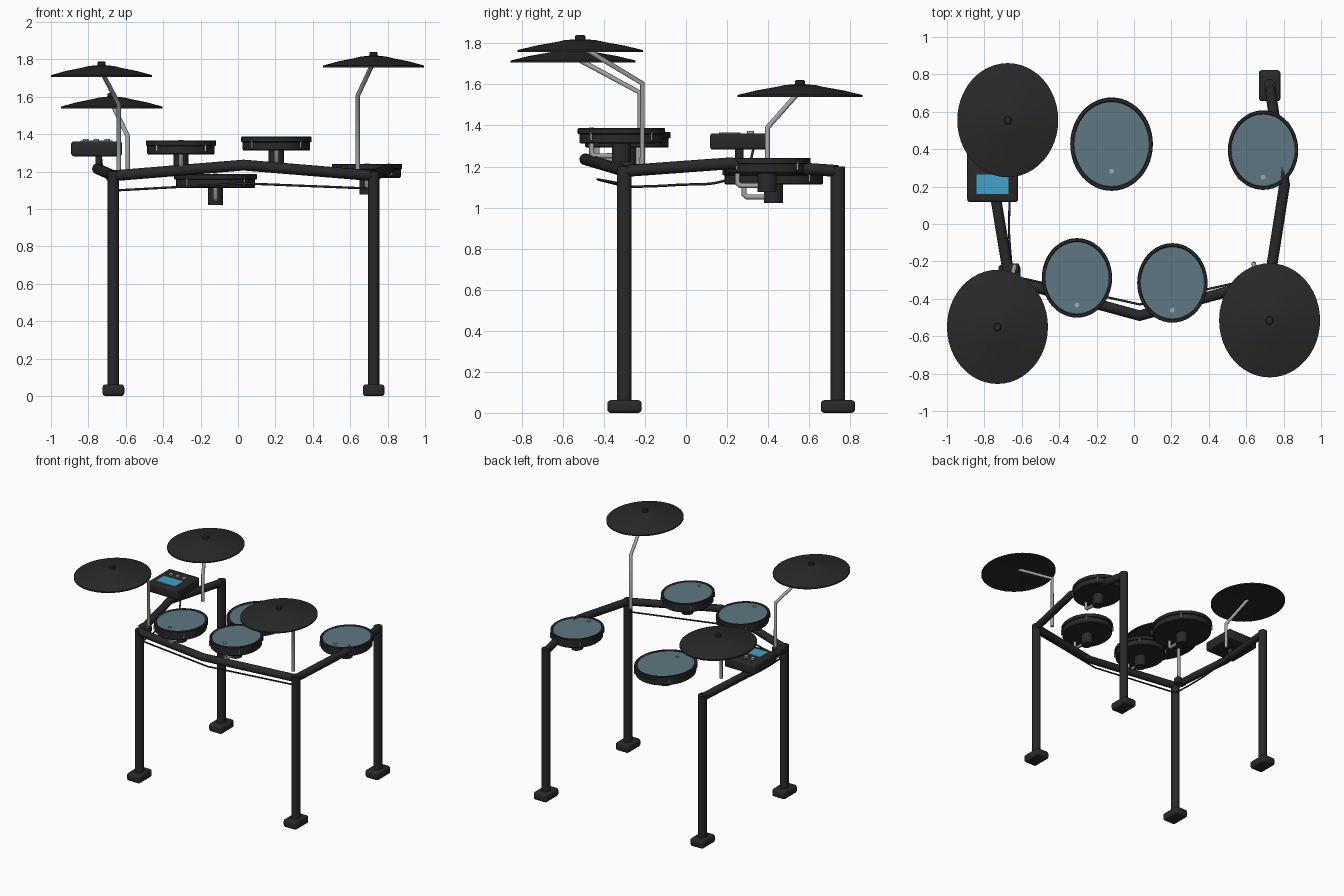
import bpy, bmesh, math
from mathutils import Matrix, Vector

cube = bpy.data.objects.get("Cube")
if cube:
    bpy.data.objects.remove(cube, do_unlink=True)

STRETCH = 1.13  # round parts are a little deeper than wide


def material(name, rgb, rough=0.6):
    m = bpy.data.materials.new(name)
    m.use_nodes = True
    m.diffuse_color = (*rgb, 1)
    bsdf = m.node_tree.nodes["Principled BSDF"]
    bsdf.inputs["Base Color"].default_value = (*rgb, 1)
    bsdf.inputs["Roughness"].default_value = rough
    return m


BLACK = material("black", (0.022, 0.022, 0.022))
HEAD = material("slate_mesh", (0.11, 0.185, 0.22))
STEEL = material("steel", (0.36, 0.38, 0.39))
SCREEN = material("screen_blue", (0.05, 0.36, 0.58))


def finish(obj, mats, smooth=True):
    for m in mats:
        obj.data.materials.append(m)
    if smooth:
        bpy.ops.object.select_all(action='DESELECT')
        obj.select_set(True)
        bpy.context.view_layer.objects.active = obj
        bpy.ops.object.shade_smooth_by_angle(angle=math.radians(35))
    return obj


def link(name, bm):
    bmesh.ops.recalc_face_normals(bm, faces=bm.faces)
    mesh = bpy.data.meshes.new(name)
    bm.to_mesh(mesh)
    bm.free()
    obj = bpy.data.objects.new(name, mesh)
    bpy.context.collection.objects.link(obj)
    return obj


def lathe(name, profile, loc, mats, steps=48, rule=None):
    """Spin a (radius, height) profile about z, stretched along y."""
    bm = bmesh.new()
    verts = [bm.verts.new((r, 0, z)) for r, z in profile]
    edges = [bm.edges.new(pair) for pair in zip(verts, verts[1:])]
    bmesh.ops.spin(bm, geom=verts + edges, cent=(0, 0, 0), axis=(0, 0, 1),
                   angle=math.tau, steps=steps, use_duplicate=False)
    bmesh.ops.remove_doubles(bm, verts=bm.verts, dist=0.0001)
    bmesh.ops.scale(bm, vec=(1, STRETCH, 1), verts=bm.verts)
    bm.normal_update()
    if rule:
        for f in bm.faces:
            f.material_index = rule(f.calc_center_median())
    obj = link(name, bm)
    obj.location = loc
    return finish(obj, mats)


def cylinder(name, r, z0, z1, xy, mat, steps=24):
    return lathe(name, [(0, z0), (r, z0), (r, z1), (0, z1)], (*xy, 0), [mat], steps)


def box(name, size, loc, mat, bevel=0.0):
    bm = bmesh.new()
    bmesh.ops.create_cube(bm, size=1, matrix=Matrix.Diagonal((*size, 1)))
    if bevel:
        bmesh.ops.bevel(bm, geom=bm.edges[:], offset=bevel, segments=3,
                        profile=0.5, affect='EDGES')
    obj = link(name, bm)
    obj.location = loc
    return finish(obj, [mat])


def tube(name, points, radius, mat, smooth_path=False):
    curve = bpy.data.curves.new(name, 'CURVE')
    curve.dimensions = '3D'
    curve.bevel_depth = radius
    curve.bevel_resolution = 4
    curve.use_fill_caps = True
    if smooth_path:
        s = curve.splines.new('BEZIER')
        s.bezier_points.add(len(points) - 1)
        for p, co in zip(s.bezier_points, points):
            p.co = co
            p.handle_left_type = p.handle_right_type = 'AUTO'
    else:
        s = curve.splines.new('POLY')
        s.points.add(len(points) - 1)
        for p, co in zip(s.points, points):
            p.co = (*co, 1)
        s.use_smooth = True
    obj = bpy.data.objects.new(name, curve)
    bpy.context.collection.objects.link(obj)
    curve.materials.append(mat)
    return obj


# Frame: four legs with rounded feet
LEFT, RIGHT, FRONT, BACK = 0.725, -0.666, -0.30, 0.74
for side, x in (("left", LEFT), ("right", RIGHT)):
    for end, y in (("front", FRONT), ("back", BACK)):
        cylinder(f"{end}_{side}_leg", 0.031, 0.03, 1.2, (x, y), BLACK)
        box(f"{end}_{side}_foot", (0.116, 0.166, 0.062), (x, y, 0.031), BLACK, 0.016)

# Frame: bent rails along the front and both sides
TOP = 1.178
tube("front_rail", [(RIGHT, FRONT, TOP), (0.03, -0.49, 1.235), (LEFT, FRONT, TOP)], 0.029, BLACK)
for name, x, bend in (("left", LEFT, 0.08), ("right", RIGHT, -0.085)):
    tube(f"{name}_rail", [(x, FRONT, TOP), (x + bend, 0.21, 1.215), (x, BACK, TOP)], 0.029, BLACK)


# Drum pads: shell, hoop, head, lugs, mount and bent arm
def drum(name, x, y, z, r):
    h = 0.075
    inner = r * 0.905
    profile = [(0, 0), (r * 0.93, 0), (r * 0.96, 0.006), (r * 0.96, h - 0.03),
               (r, h - 0.027), (r, h - 0.004), (r * 0.985, h), (r * 0.925, h),
               (inner, h - 0.005), (0, h - 0.004)]
    lathe(name + "_pad", profile, (x, y, z), [BLACK, HEAD],
          rule=lambda c: int(c.z > h - 0.0049 and c.xy.length < inner * 1.02))
    for i in range(4):
        a = math.radians(45 + 90 * i)
        box(f"{name}_lug_{i + 1}", (0.009, 0.009, 0.042),
            (x + math.cos(a) * r * 0.985, y + math.sin(a) * r * 0.985 * STRETCH, z + 0.036),
            STEEL)
    cylinder(name + "_mount", 0.041, z - 0.09, z + 0.01, (x, y), BLACK)
    low = z - 0.06
    tube(name + "_arm", [(x, y, low), (x, y - 0.13, low), (x, y - 0.145, low + 0.012),
                         (x, y - 0.145, z + h + 0.002)], 0.013, STEEL)


drum("front_right_drum", -0.305, -0.288, 1.292, 0.188)
drum("front_left_drum", 0.205, -0.315, 1.312, 0.188)
drum("side_drum", 0.69, 0.395, 1.167, 0.188)
drum("snare_drum", -0.12, 0.427, 1.112, 0.221)


# Cymbals on cranked stands
def cymbal(name, x, y, z, rod_x, rod_y, bend_z):
    profile = [(0, 0.022), (0.1, 0.016), (0.27, 0), (0.27, 0.01), (0.19, 0.032), (0.1, 0.05),
               (0.07, 0.058), (0.022, 0.063), (0.022, 0.078), (0.016, 0.083), (0, 0.083)]
    lathe(name + "_plate", profile, (x, y, z), [BLACK])
    tube(name + "_stand", [(rod_x, rod_y, 1.18), (rod_x, rod_y, bend_z), (x, y, z + 0.03)],
         0.0125, STEEL)


cymbal("front_left_cymbal", 0.725, -0.515, 1.757, 0.64, -0.213, 1.605)
cymbal("front_right_cymbal", -0.73, -0.55, 1.706, -0.637, -0.225, 1.56)
cymbal("back_right_cymbal", -0.675, 0.555, 1.538, -0.59, 0.397, 1.39)

# Control module with screen, knobs and post
box("module_case", (0.272, 0.285, 0.08), (-0.756, 0.26, 1.322), BLACK, 0.014)
box("module_screen", (0.172, 0.105, 0.006), (-0.757, 0.213, 1.363), SCREEN)
for i in range(3):
    cylinder(f"module_knob_{i + 1}", 0.015, 1.355, 1.374, (-0.815 + 0.058 * i, 0.315), STEEL, 16)
cylinder("module_post", 0.018, 1.2, 1.29, (-0.745, 0.26), BLACK, 16)
box("stand_clamp", (0.09, 0.05, 0.05), (-0.66, -0.235, 1.185), BLACK, 0.008)

# Cables slung beneath the rails
tube("front_cable", [(-0.645, -0.28, 1.1), (0.03, -0.43, 1.137), (0.7, -0.28, 1.11)],
     0.006, BLACK)
tube("side_cable", [(-0.65, -0.28, 1.1), (-0.668, -0.05, 1.11), (-0.675, 0.2, 1.135),
                    (-0.72, 0.3, 1.2), (-0.735, 0.33, 1.29)], 0.006, BLACK, True)
